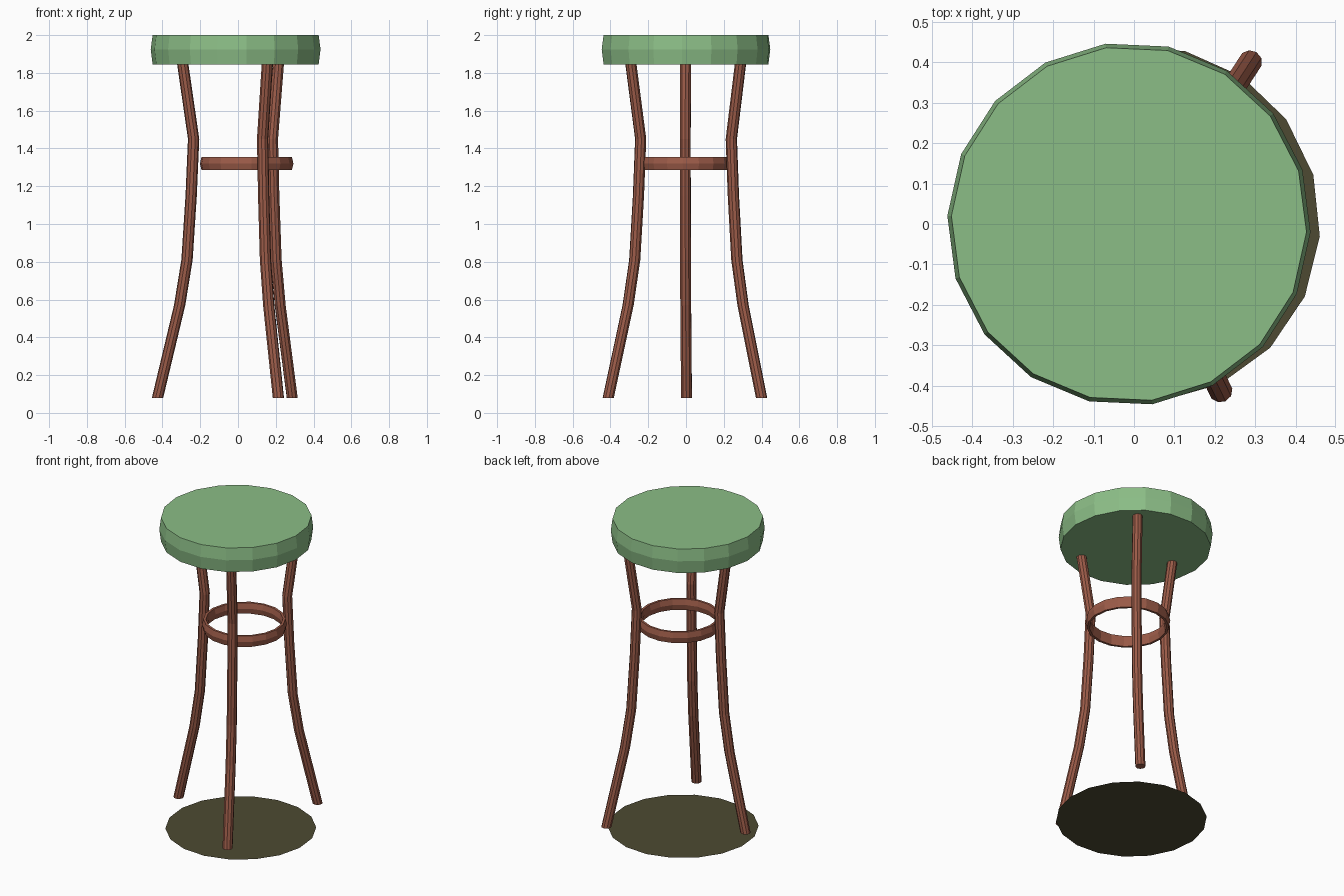
import bpy, bmesh
from math import cos, sin, radians, tau

cube = bpy.data.objects.get("Cube")
if cube:
    bpy.data.objects.remove(cube)


def material(name, rgb):
    mat = bpy.data.materials.new(name)
    mat.use_nodes = True
    mat.diffuse_color = (*rgb, 1)
    mat.node_tree.nodes["Principled BSDF"].inputs["Base Color"].default_value = (*rgb, 1)
    return mat


green = material("green cushion", (0.26, 0.51, 0.24))
wood = material("red brown wood", (0.33, 0.105, 0.065))
olive = material("dark olive", (0.075, 0.068, 0.032))


def loft(name, rings, sides, mat, turn=0.0, closed=False):
    """Join horizontal circles (x, y, z, radius) into a capped or closed solid."""
    bm = bmesh.new()
    loops = []
    for x, y, z, r in rings:
        angles = [radians(turn) + tau * i / sides for i in range(sides)]
        loops.append([bm.verts.new((x + r * cos(a), y + r * sin(a), z)) for a in angles])
    pairs = list(zip(loops, loops[1:]))
    if closed:
        pairs.append((loops[-1], loops[0]))
    for low, high in pairs:
        for i in range(sides):
            j = (i + 1) % sides
            bm.faces.new((low[i], low[j], high[j], high[i]))
    if not closed:
        bm.faces.new(loops[-1])
        if len(loops) > 1:
            bm.faces.new(loops[0][::-1])
    if len(loops) > 1:
        bmesh.ops.recalc_face_normals(bm, faces=bm.faces)
    mesh = bpy.data.meshes.new(name)
    bm.to_mesh(mesh)
    bm.free()
    mesh.materials.append(mat)
    obj = bpy.data.objects.new(name, mesh)
    bpy.context.collection.objects.link(obj)
    return obj


# Round seat with a slightly bulging rim
loft("seat", [(-0.0125, 0, z, r) for z, r in ((1.845, 0.44), (1.925, 0.45), (2.0, 0.44))],
     18, green, turn=17.4)

# Flat disc on the floor
loft("floor_disc", [(0.02, 0, 0, 0.441)], 18, olive, turn=16)

# Ring that braces the legs
ring_profile = ((1.285, 0.24), (1.32, 0.248), (1.355, 0.24),
                (1.355, 0.225), (1.32, 0.217), (1.285, 0.225))
loft("foot_ring", [(0.046, 0, z, r) for z, r in ring_profile], 18, wood, turn=16, closed=True)

# Bent legs: outward offset at each height, swept from the waist position
bend = ((0.08, 0.191), (0.57, 0.074), (0.81, 0.035), (1.15, 0.013),
        (1.45, 0.0), (1.85, 0.058))
legs = (("right_leg", -0.235, -0.004, 178),
        ("front_left_leg", 0.13, -0.24, -64),
        ("back_left_leg", 0.183, 0.24, 57))
for name, x, y, angle in legs:
    dx, dy = cos(radians(angle)), sin(radians(angle))
    loft(name, [(x + dx * d, y + dy * d, z, 0.03) for z, d in bend], 10, wood, turn=angle)
